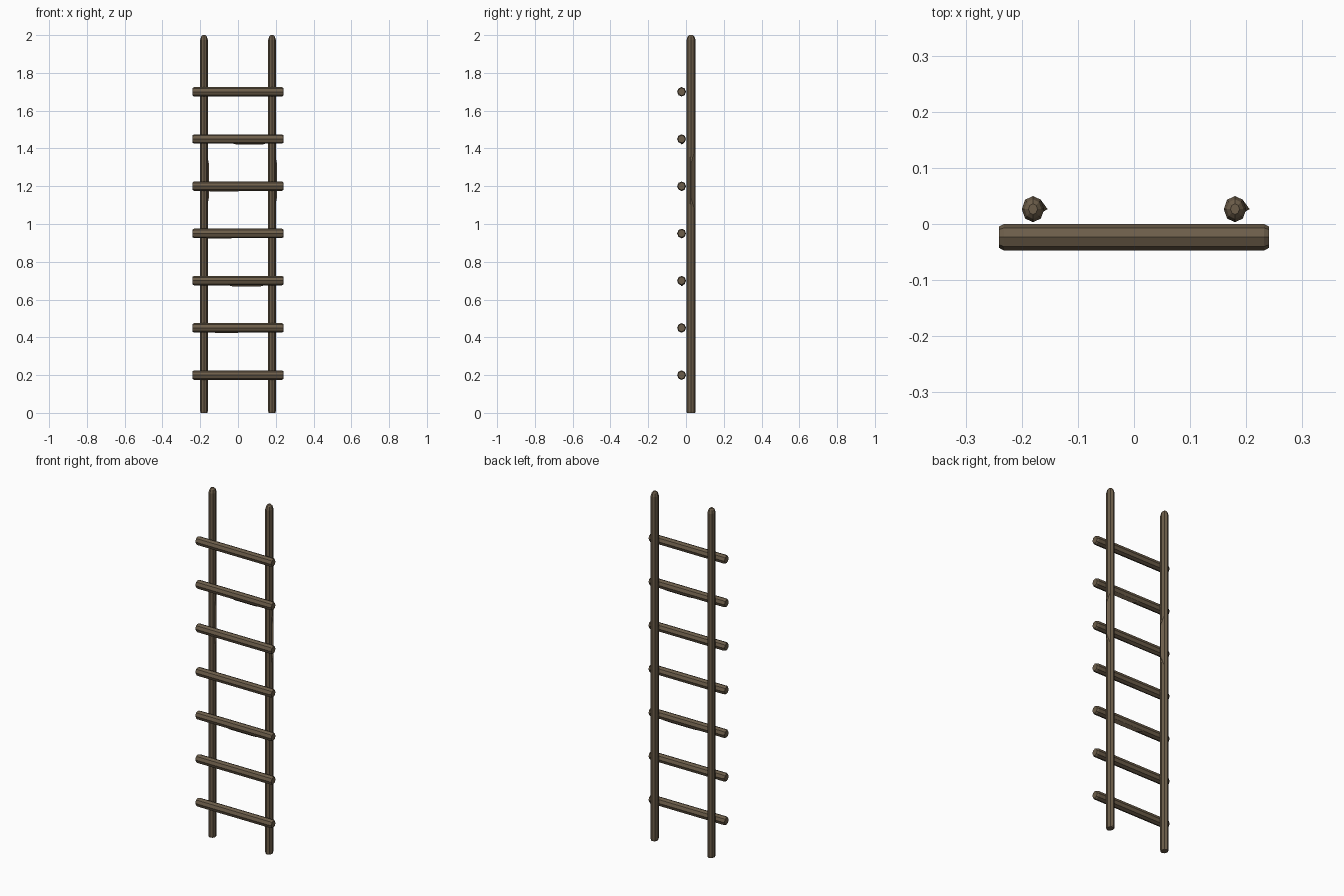
import bpy, bmesh, math
from mathutils import Matrix, Vector

if "Cube" in bpy.data.objects:
    bpy.data.objects.remove(bpy.data.objects["Cube"])

SIDES = 8


def material(name, col):
    m = bpy.data.materials.new(name)
    m.diffuse_color = (*col, 1)
    m.use_nodes = True
    m.node_tree.nodes["Principled BSDF"].inputs["Base Color"].default_value = m.diffuse_color
    return m


wood = material("wood", (0.15, 0.11, 0.068))


def log(name, rx, ry, rings, matrix, splinter=None):
    """Faceted log along local z; rings = (height, radius scale).
    splinter = (z0, z1, ridge height): raised sliver on the local +x side."""
    bm = bmesh.new()
    loops = []
    for z, s in rings:
        loops.append([bm.verts.new((rx * s * math.cos(a), ry * s * math.sin(a), z))
                      for a in (2 * math.pi * i / SIDES for i in range(SIDES))])
    for a, b in zip(loops, loops[1:]):
        for i in range(SIDES):
            j = (i + 1) % SIDES
            bm.faces.new((a[i], a[j], b[j], b[i]))
    bm.faces.new(loops[0][::-1])
    bm.faces.new(loops[-1])

    if splinter:
        z0, z1, h = splinter
        d = (z1 - z0) * 0.2
        pts = [(rx * 0.7, ry * 0.7, z0), (rx * 0.7, -ry * 0.3, z0),
               (rx * 0.7, ry * 0.7, z1), (rx * 0.7, -ry * 0.3, z1),
               (rx + h, 0, z0 + d), (rx + h, 0, z1 - d)]
        v = [bm.verts.new(p) for p in pts]
        for f in ((0, 2, 5, 4), (1, 4, 5, 3), (0, 4, 1), (2, 3, 5), (0, 1, 3, 2)):
            bm.faces.new([v[i] for i in f])

    bmesh.ops.recalc_face_normals(bm, faces=bm.faces)
    bm.transform(matrix)
    me = bpy.data.meshes.new(name)
    bm.to_mesh(me)
    bm.free()
    me.materials.append(wood)
    ob = bpy.data.objects.new(name, me)
    bpy.context.collection.objects.link(ob)
    return ob


# Upright poles with tapered tips
for side, x in (("left", -0.18), ("right", 0.18)):
    log(side + "_pole", 0.02, 0.0235,
        [(0, 0.95), (0.01, 1), (1.975, 1), (1.993, 0.75), (2, 0.4)],
        Matrix.Translation((x, 0.0265, 0)), (1.08, 1.38, 0.006))

# Rungs across the front: local z -> world x, local x -> world -z
turn = Matrix.Rotation(math.pi / 2, 4, 'Y')
slivers = {1: (-0.16, 0.04, 0.001), 2: (-0.08, 0.17, 0.005), 3: (-0.2, 0.0, 0.002),
           4: (-0.2, 0.05, 0.002), 5: (-0.05, 0.17, 0.005)}
for i in range(7):
    log(f"rung_{i + 1}", 0.025, 0.0235,
        [(-0.241, 0.8), (-0.232, 1), (0.232, 1), (0.241, 0.8)],
        Matrix.Translation((0, -0.0235, 0.2 + 0.25 * i)) @ turn, slivers.get(i))
